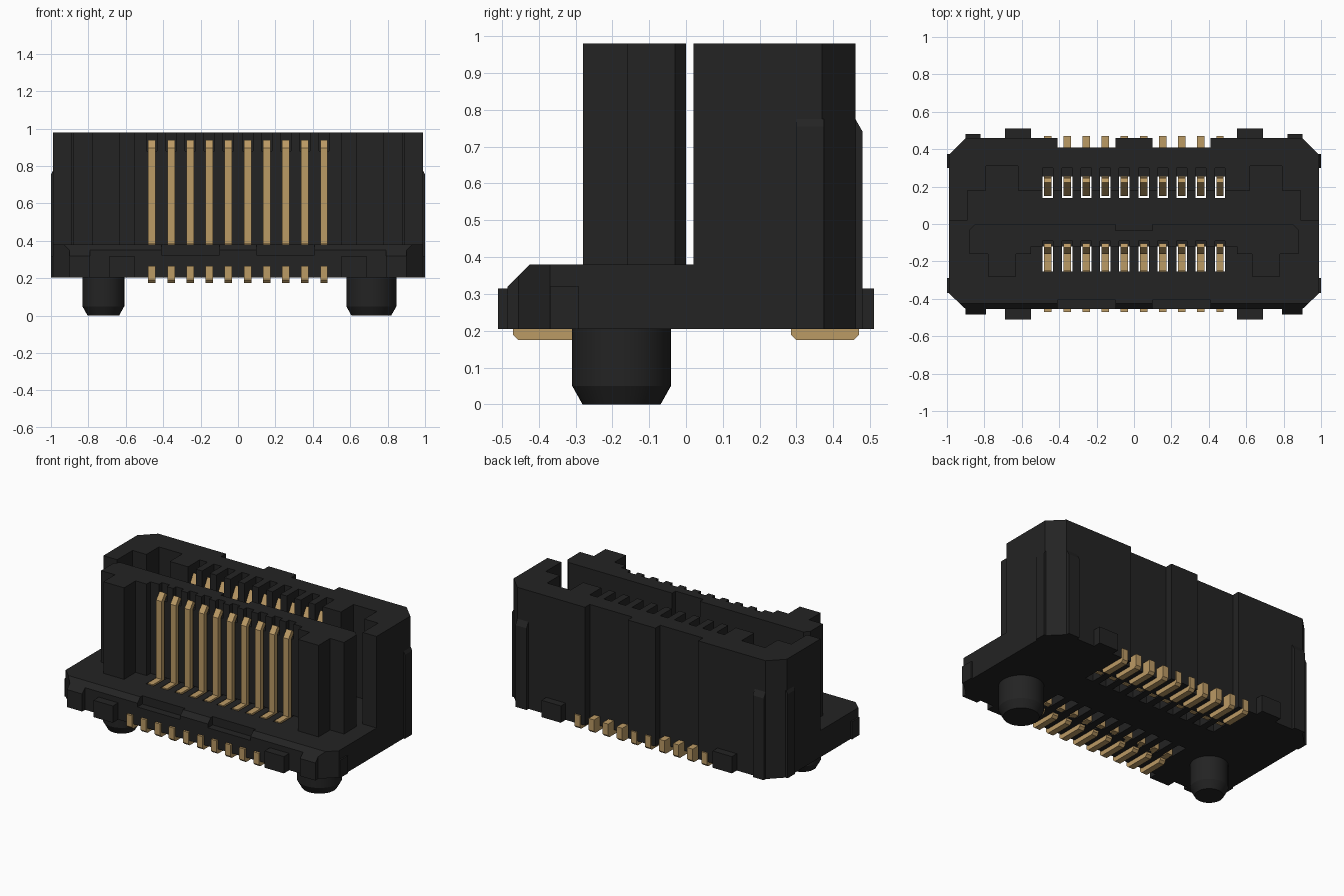
import bpy, bmesh, math
from mathutils import Vector

if "Cube" in bpy.data.objects:
    bpy.data.objects.remove(bpy.data.objects["Cube"])


def material(name, rgb):
    m = bpy.data.materials.new(name)
    m.diffuse_color = (*rgb, 1)
    m.use_nodes = True
    m.node_tree.nodes["Principled BSDF"].inputs["Base Color"].default_value = m.diffuse_color
    return m


BLACK = material("black plastic", (0.017, 0.017, 0.017))
GOLD = material("gold contact", (0.50, 0.325, 0.13))


def finish(name, bm, mat):
    bmesh.ops.recalc_face_normals(bm, faces=bm.faces)
    me = bpy.data.meshes.new(name)
    bm.to_mesh(me)
    bm.free()
    me.materials.append(mat)
    ob = bpy.data.objects.new(name, me)
    bpy.context.collection.objects.link(ob)
    return ob


def extrude(name, shapes, spans, axis='z', mat=BLACK):
    """Extrude closed 2D outlines along an axis, once for each span."""
    place = {'z': lambda u, v, w: (u, v, w),
             'x': lambda u, v, w: (w, u, v),
             'y': lambda u, v, w: (u, w, v)}[axis]
    bm = bmesh.new()
    for pts in shapes:
        for a, b in spans:
            lo = [bm.verts.new(place(u, v, a)) for u, v in pts]
            hi = [bm.verts.new(place(u, v, b)) for u, v in pts]
            n = len(pts)
            bm.faces.new(lo)
            bm.faces.new(hi[::-1])
            for i in range(n):
                bm.faces.new((lo[i], hi[i], hi[(i + 1) % n], lo[(i + 1) % n]))
    return finish(name, bm, mat)


def rect(u0, u1, v0, v1):
    return [(u0, v0), (u1, v0), (u1, v1), (u0, v1)]


def mirrored(half):
    return half + [(-x, y) for x, y in reversed(half)]


def both(a, b):
    return [(a, b), (-b, -a)]


def cut(ob, cutter):
    cutter.hide_render = True
    mod = ob.modifiers.new("cut", 'BOOLEAN')
    mod.operation = 'DIFFERENCE'
    mod.solver = 'EXACT'
    mod.object = cutter
    bpy.context.view_layer.objects.active = ob
    bpy.ops.object.modifier_apply(modifier=mod.name)
    bpy.data.objects.remove(cutter)


def ribbon(path, t):
    """Thicken an open 2D path to a closed outline with mitred corners."""
    p = [Vector(q) for q in path]
    left, right = [], []
    for i, q in enumerate(p):
        d0 = (q - p[i - 1]).normalized() if i else (p[1] - q).normalized()
        d1 = (p[i + 1] - q).normalized() if i < len(p) - 1 else d0
        n = Vector((-d0.y - d1.y, d0.x + d1.x)).normalized()
        off = n * (t / 2 / max(0.5, n.dot(Vector((-d0.y, d0.x)))))
        left.append(tuple(q + off))
        right.append(tuple(q - off))
    return left + right[::-1]


pins = [-0.46 + i * 0.1022 for i in range(10)]
pin_spans = [(x - 0.02, x + 0.02) for x in pins]
slot_spans = [(x - 0.028, x + 0.028) for x in pins]
BOT, FLOOR, TOP = 0.205, 0.38, 0.98

# base plate with pin slots, chamfered and stepped front edge
back_edge = [(.10, .46), (.10, .41), (.41, .41), (.41, .46), (.90, .46), (.99, .37)]
base = extrude("base", [mirrored(back_edge + [(.99, -.37), (.90, -.455)])], [(BOT, FLOOR)])
cut(base, extrude("slot_cutter", [rect(-.255, -.11, .1, .5), rect(.14, .255, .1, .5)],
                  slot_spans, 'x'))
cut(base, extrude("chamfer_cutter", [[(-.405, .40), (-.6, .40), (-.6, .205)]],
                  [(-1.1, 1.1)], 'x'))
cut(base, extrude("step_cutter", [rect(-.6, -.405, .325, .5)], both(.10, .41), 'x'))

# rear U-shaped shroud with cavity and contact slots
wall = extrude("rear_shroud", [mirrored(back_edge + [
    (.99, .02), (.89, .02), (.89, .18), (.79, .18), (.79, .31), (.62, .31), (.62, .18)])],
    [(FLOOR, TOP)])
cut(wall, extrude("wall_slot_cutter", [rect(.14, .30, .3, 1.1)], slot_spans, 'x'))

# front tongue with end columns and notched top
tongue = extrude("front_tongue", [mirrored([
    (.10, -.035), (.10, 0), (.85, 0), (.88, -.03), (.88, -.16), (.78, -.16),
    (.78, -.28), (.63, -.28), (.63, -.16), (.55, -.16), (.55, -.12)])], [(FLOOR, TOP)])
cut(tongue, extrude("notch_cutter", [rect(-.2, -.09, .88, 1.1)], slot_spans, 'x'))

# guide ribs on the shroud
extrude("rear_ribs", [[(.44, BOT), (.48, BOT), (.48, .74), (.46, .775), (.44, .775)]],
        both(.82, .90), 'x')
for s in (1, -1):
    extrude("side_rib", [[(s * .97, BOT), (s, BOT), (s, .755), (s * .99, .775), (s * .97, .775)]],
            [(.30, .375)], 'y')
    extrude("side_tab", [rect(s * .97, s, BOT, .32)], [(-.37, -.29)], 'y')

# edge tabs along the base
extrude("edge_tabs", [rect(-.51, -.42, BOT, .315), rect(.42, .51, BOT, .315)],
        both(.55, .69), 'x')
extrude("corner_tabs", [[(-.40, BOT), (-.485, BOT), (-.485, .32), (-.43, .375), (-.40, .375)]],
        both(.79, .90), 'x')

# locating pegs, one thinner than the other
for name, x, r in (("left_peg", -.72, .112), ("right_peg", .713, .134)):
    bm = bmesh.new()
    rings = []
    for rad, z in ((r - .028, 0), (r, .05), (r, BOT + .01)):
        rings.append([bm.verts.new((x + rad * math.cos(a * math.tau / 40),
                                    -.175 + rad * math.sin(a * math.tau / 40), z))
                      for a in range(40)])
    for lo, hi in zip(rings, rings[1:]):
        for i in range(40):
            j = (i + 1) % 40
            bm.faces.new((lo[i], lo[j], hi[j], hi[i]))
    bm.faces.new(rings[0])
    bm.faces.new(rings[-1])
    ob = finish(name, bm, BLACK)
    bpy.ops.object.select_all(action='DESELECT')
    ob.select_set(True)
    bpy.context.view_layer.objects.active = ob
    bpy.ops.object.shade_smooth_by_angle(angle=math.radians(25))

# solder tails on both sides
tail = [(.285, .19), (.30, .175), (.455, .175), (.47, .19), (.47, .265), (.285, .265)]
extrude("solder_tails", [tail, [(-y, z) for y, z in tail]], pin_spans, 'x', GOLD)

# front blades and rear springs
blade = ribbon([(-.30, .22), (-.237, .22), (-.237, .37), (-.146, .37), (-.146, .89),
                (-.115, .93)], .03)
extrude("front_contacts", [blade], pin_spans, 'x', GOLD)
spring = ribbon([(.30, .22), (.235, .22), (.215, .40), (.185, .70), (.165, .80),
                 (.235, .92)], .028)
extrude("rear_contacts", [spring], pin_spans, 'x', GOLD)
